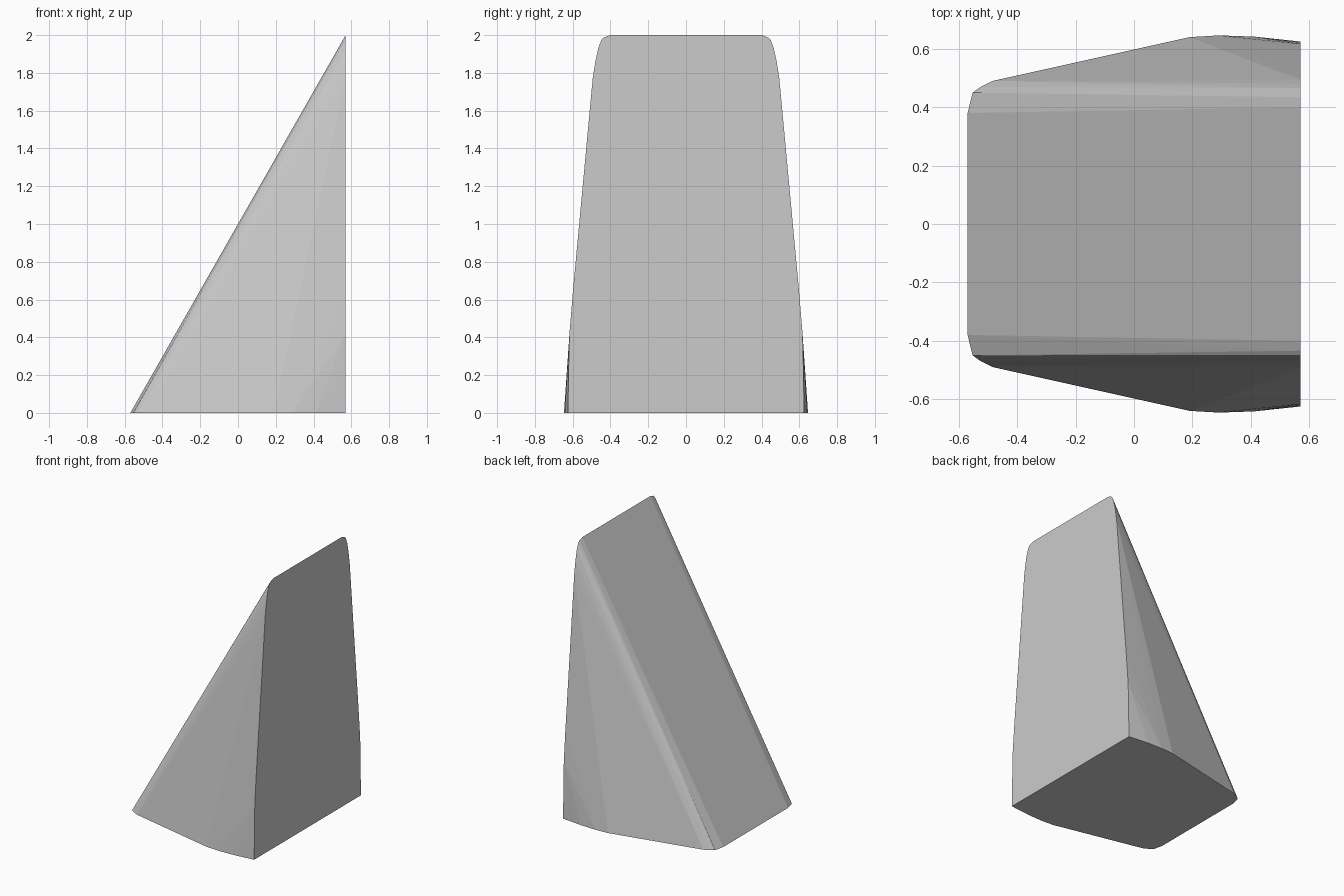
import bpy, bmesh

if "Cube" in bpy.data.objects:
    bpy.data.objects.remove(bpy.data.objects["Cube"])

# Half outline of the base (x, y) and of the upright end face (y, z)
BASE = [(-0.57, 0.38), (-0.553, 0.45), (-0.525, 0.47), (-0.485, 0.49),
        (0.19, 0.64), (0.29, 0.646), (0.41, 0.642), (0.57, 0.625)]
END = [(0.622, 0.2), (0.617, 0.42), (0.598, 0.65), (0.494, 1.77), (0.48, 1.86),
       (0.465, 1.93), (0.448, 1.975), (0.434, 1.988), (0.4, 2.0)]
END_X = 0.57

grey = bpy.data.materials.new("light grey")
grey.diffuse_color = (0.6, 0.6, 0.6, 1)
grey.use_nodes = True
grey.node_tree.nodes["Principled BSDF"].inputs["Base Color"].default_value = grey.diffuse_color

# Solid wedge spanned by the two mirrored outlines
bm = bmesh.new()
for side in (-1, 1):
    for x, y in BASE:
        bm.verts.new((x, side * y, 0))
    for y, z in END:
        bm.verts.new((END_X, side * y, z))
hull = bmesh.ops.convex_hull(bm, input=bm.verts[:])
loose = [v for v in bm.verts if not v.link_faces]
bmesh.ops.delete(bm, geom=loose, context='VERTS')
bmesh.ops.dissolve_limit(bm, angle_limit=0.005, verts=bm.verts[:], edges=bm.edges[:])
bmesh.ops.recalc_face_normals(bm, faces=bm.faces[:])

mesh = bpy.data.meshes.new("wedge")
bm.to_mesh(mesh)
bm.free()
mesh.materials.append(grey)
wedge = bpy.data.objects.new("wedge", mesh)
bpy.context.collection.objects.link(wedge)
